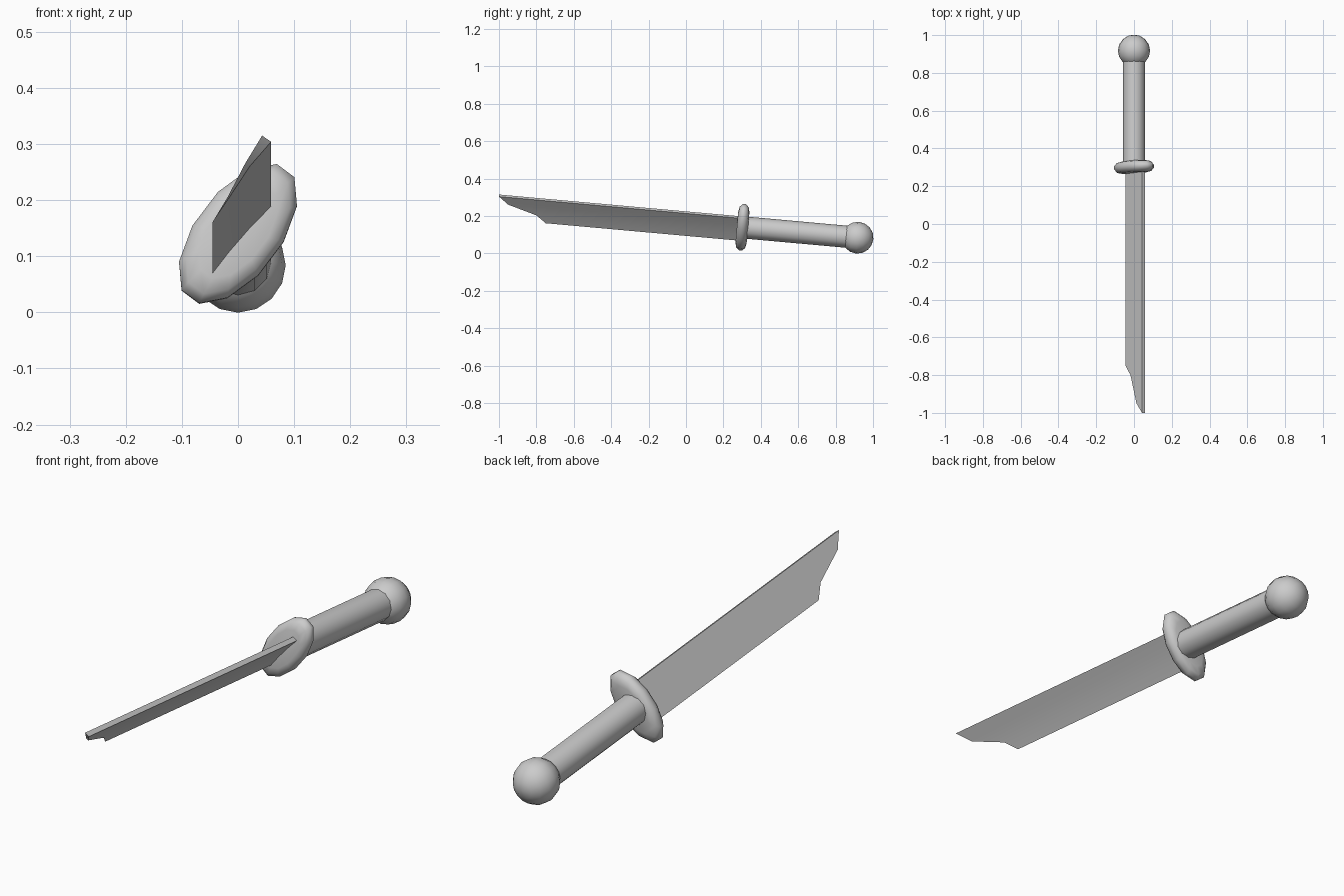
import bpy, bmesh, math
from mathutils import Matrix, Vector

if "Cube" in bpy.data.objects:
    bpy.data.objects.remove(bpy.data.objects["Cube"])

SLOPE = 0.09                                   # sword rises towards the front
FRAME = Matrix.Translation((0, 0, 0.167)) @ Matrix.Rotation(-SLOPE, 4, 'X')
ALONG = Matrix.Rotation(math.radians(90), 4, 'X')   # local z -> -y


def finish(name, bm, angle=40):
    bmesh.ops.recalc_face_normals(bm, faces=bm.faces)
    me = bpy.data.meshes.new(name)
    bm.to_mesh(me)
    bm.free()
    ob = bpy.data.objects.new(name, me)
    bpy.context.collection.objects.link(ob)
    bpy.ops.object.select_all(action='DESELECT')
    ob.select_set(True)
    bpy.context.view_layer.objects.active = ob
    bpy.ops.object.shade_smooth_by_angle(angle=math.radians(angle))
    return ob


# Round pommel
bm = bmesh.new()
bmesh.ops.create_uvsphere(bm, u_segments=16, v_segments=8, radius=0.085,
                          matrix=FRAME @ Matrix.Translation((0, 0.921, 0)) @ ALONG)
finish("pommel", bm)

# Cylindrical grip
bm = bmesh.new()
bmesh.ops.create_cone(bm, cap_ends=True, segments=12, radius1=0.059, radius2=0.059,
                      depth=0.59, matrix=FRAME @ Matrix.Translation((0, 0.592, 0)) @ ALONG)
finish("grip", bm)

# Oval guard with a rounded rim, lathed and squashed, tilted with the blade
bm = bmesh.new()
N = 12
profile = [(0.66, -0.030), (0.88, -0.024), (1.0, -0.008),
           (1.0, 0.008), (0.88, 0.024), (0.66, 0.030)]
tilt = Matrix.Rotation(math.radians(37), 4, 'Y')
place = FRAME @ Matrix.Translation((0, 0.303, 0)) @ tilt
rings = []
for r, d in profile:
    rings.append([bm.verts.new(place @ Vector((0.076 * r * math.cos(a), d, 0.146 * r * math.sin(a))))
                  for a in (2 * math.pi * (i + 0.5) / N for i in range(N))])
for a, b in zip(rings, rings[1:]):
    for i in range(N):
        j = (i + 1) % N
        bm.faces.new((a[i], a[j], b[j], b[i]))
bm.faces.new(rings[0])
bm.faces.new(rings[-1])
finish("guard", bm, 60)

# Single-edged blade: stations from cutting edge to spine
# (position across the blade, y where it ends at the tip, thickness)
stations = [(0, -0.75, 0), (0.3, -0.80, 0.003), (0.66, -0.95, 0.010), (1, -1.0, 0.020)]
bm = bmesh.new()


def blade_point(t, y, w):
    x = -0.045 + 0.088 * t + 0.8 * w
    z = 0.067 + 0.131 * t - 0.55 * w + SLOPE * (0.3 - y)
    return bm.verts.new((x, y, z))


root, tip = [], []
outline = [(t, y, 0) for t, y, w in stations] + [s for s in reversed(stations) if s[2] > 0]
for t, y, w in outline:
    root.append(blade_point(t, 0.31, w))
    tip.append(blade_point(t, y, w))
n = len(root)
for i in range(n):
    j = (i + 1) % n
    bm.faces.new((root[i], root[j], tip[j], tip[i]))
bm.faces.new(root)
# tip end facets between the two blade sides
bm.faces.new((tip[0], tip[1], tip[6]))
bm.faces.new((tip[1], tip[2], tip[5], tip[6]))
bm.faces.new((tip[2], tip[3], tip[4], tip[5]))
finish("blade", bm, 30)
